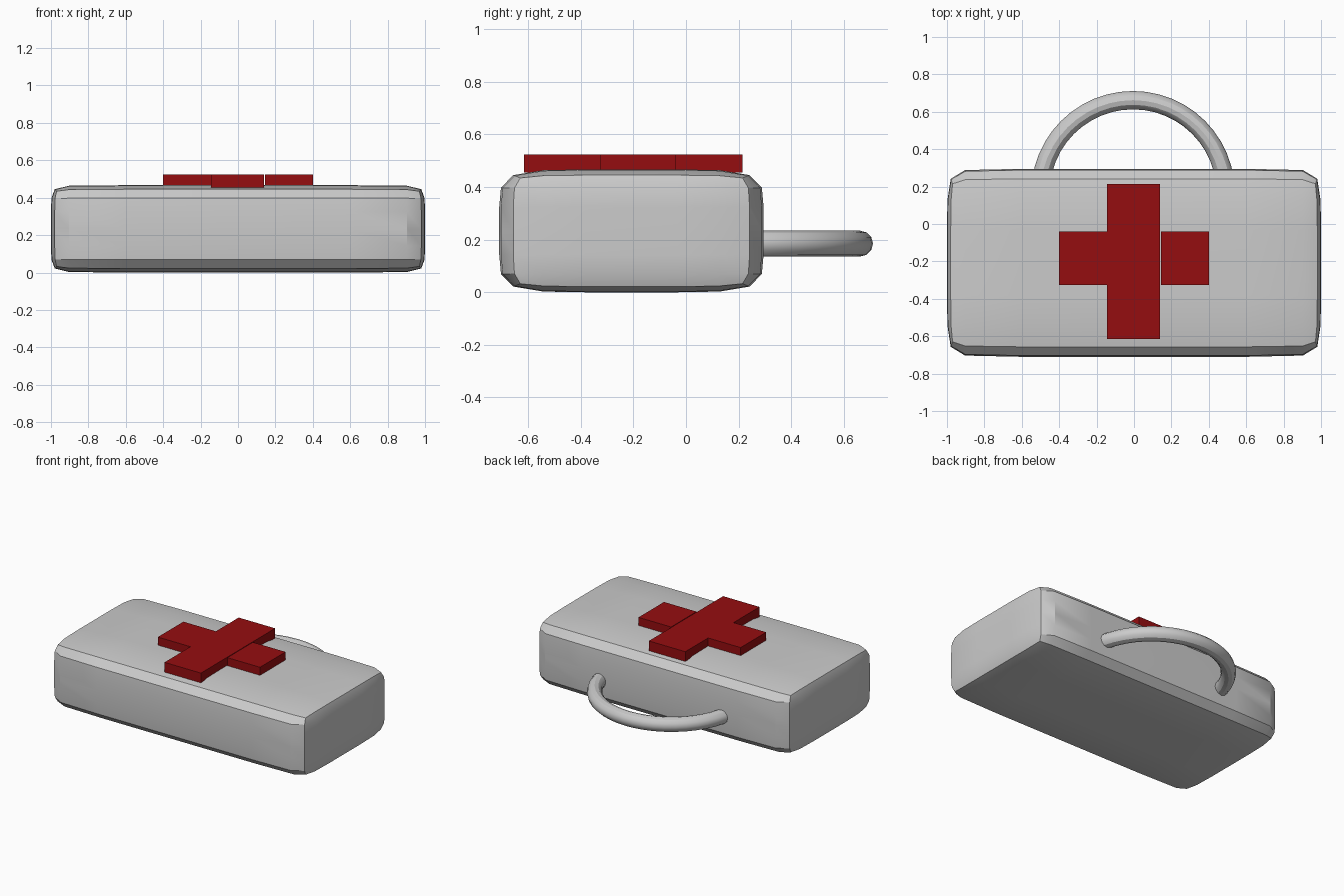
import bpy, bmesh, math
from mathutils import Vector

if "Cube" in bpy.data.objects:
    bpy.data.objects.remove(bpy.data.objects["Cube"])

red = bpy.data.materials.new("red")
red.diffuse_color = (0.3, 0.004, 0.005, 1)
red.use_nodes = True
red.node_tree.nodes["Principled BSDF"].inputs["Base Color"].default_value = red.diffuse_color


def box(name, lo, hi, loops=None, mat=None):
    """Box between two corners; loops = support loop inset per axis."""
    lo, hi = Vector(lo), Vector(hi)
    bm = bmesh.new()
    bmesh.ops.create_cube(bm, size=1)
    for v in bm.verts:
        v.co = Vector((v.co[i] * (hi[i] - lo[i]) + (lo[i] + hi[i]) / 2 for i in range(3)))
    if loops:
        for axis, inset in enumerate(loops):
            normal = [0, 0, 0]
            normal[axis] = 1
            for pos in (lo[axis] + inset, hi[axis] - inset):
                co = [0, 0, 0]
                co[axis] = pos
                bmesh.ops.bisect_plane(bm, geom=bm.verts[:] + bm.edges[:] + bm.faces[:],
                                       plane_co=co, plane_no=normal)
    mesh = bpy.data.meshes.new(name)
    bm.to_mesh(mesh)
    bm.free()
    ob = bpy.data.objects.new(name, mesh)
    bpy.context.collection.objects.link(ob)
    if mat:
        mesh.materials.append(mat)
    return ob


def shade(ob):
    bpy.ops.object.select_all(action='DESELECT')
    ob.select_set(True)
    bpy.context.view_layer.objects.active = ob
    bpy.ops.object.shade_smooth_by_angle(angle=math.radians(30))


# Case body: box with support loops, softened by one subdivision
body = box("case_body", (-1, -0.71, 0), (1, 0.295, 0.467), loops=(0.12, 0.32, 0.13))
bpy.context.view_layer.objects.active = body
body.select_set(True)
sub = body.modifiers.new("soften", 'SUBSURF')
sub.levels = sub.render_levels = 1
bpy.ops.object.modifier_apply(modifier=sub.name)
shade(body)

# Carrying handle: half torus rooted in the back wall
bpy.ops.mesh.primitive_torus_add(location=(-0.005, 0.167, 0.185), major_segments=48,
                                 minor_segments=12, major_radius=0.495, minor_radius=0.049)
handle = bpy.context.object
handle.name = "carry_handle"
bm = bmesh.new()
bm.from_mesh(handle.data)
bmesh.ops.bisect_plane(bm, geom=bm.verts[:] + bm.edges[:] + bm.faces[:],
                       plane_co=(0, 0.03, 0), plane_no=(0, 1, 0), clear_inner=True)
bmesh.ops.holes_fill(bm, edges=[e for e in bm.edges if e.is_boundary])
bm.to_mesh(handle.data)
bm.free()
shade(handle)

# Red cross on the lid: upright bar and two arms
box("cross_upright", (-0.145, -0.615, 0.455), (0.14, 0.215, 0.524), mat=red)
box("cross_arm_left", (-0.40, -0.325, 0.455), (-0.145, -0.04, 0.524), mat=red)
box("cross_arm_right", (0.145, -0.325, 0.455), (0.40, -0.04, 0.524), mat=red)
